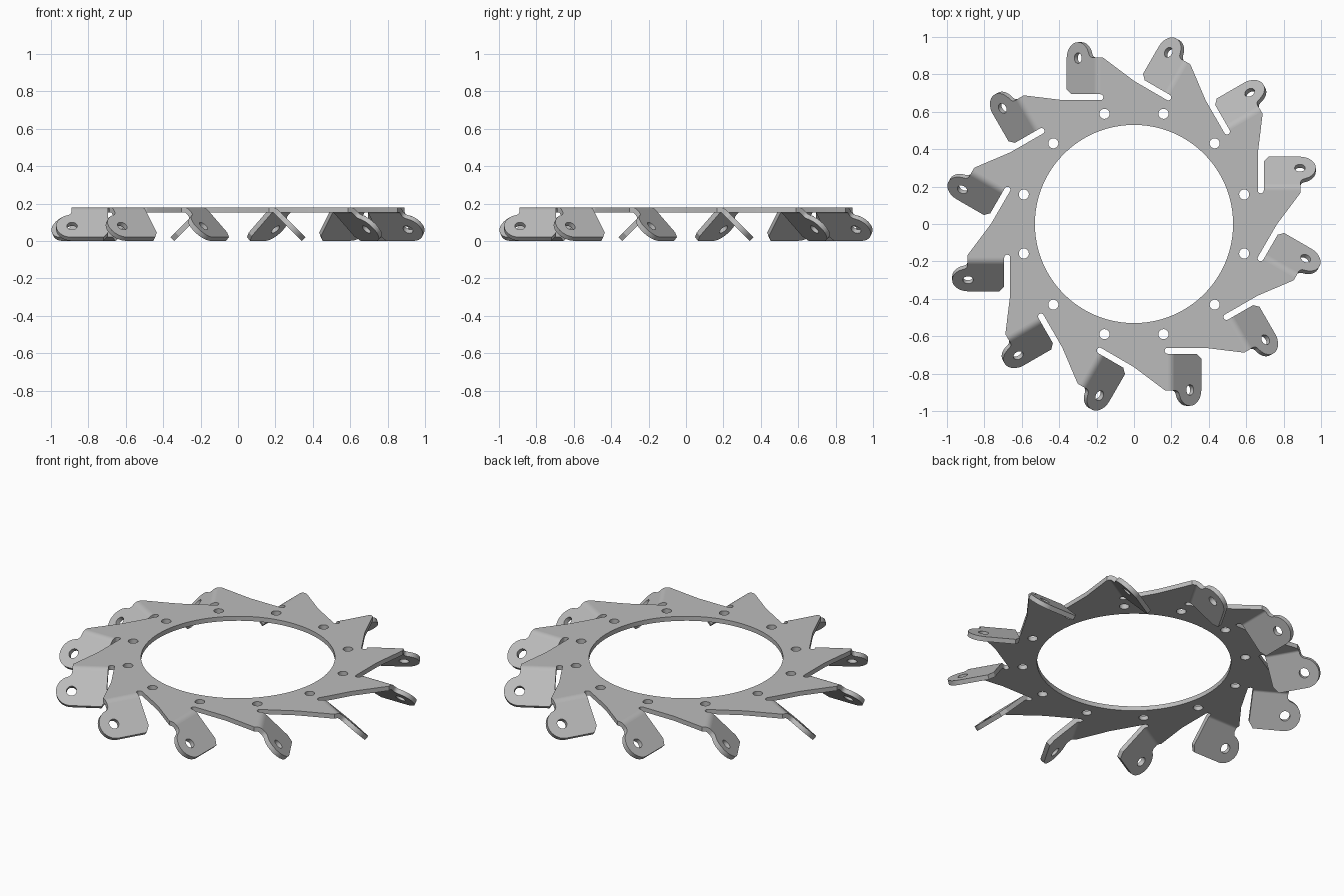
import bpy, bmesh
from math import sin, cos, tan, pi, radians
from mathutils import Matrix, Vector

if "Cube" in bpy.data.objects:
    bpy.data.objects.remove(bpy.data.objects["Cube"])

COUNT = 12                    # sectors around the ring
TOP, THICK = 0.18, 0.027      # sheet top height and thickness
BEND_Y, TRIM = 0.20, 0.02     # sharp bend position and tangent length
SLOPE = radians(45)
R_OUT = TRIM / tan(SLOPE / 2)
X_IN, X_OUT = 0.694, 0.89     # tab sides
SLOT_R = 0.016

metal = bpy.data.materials.new("grey metal")
metal.use_nodes = True
grey = (0.5, 0.5, 0.5, 1)
metal.diffuse_color = grey
metal.node_tree.nodes["Principled BSDF"].inputs["Base Color"].default_value = grey


def arc(cx, cy, r, a0, a1, n):
    """Points on an arc, angles in degrees."""
    steps = [radians(a0 + (a1 - a0) * i / n) for i in range(n + 1)]
    return [(cx + r * cos(a), cy + r * sin(a)) for a in steps]


def circle(cx, cy, r, n):
    return arc(cx, cy, r, 0, 360, n)[:-1]


def turn(points, angle):
    return [(x * cos(angle) - y * sin(angle), x * sin(angle) + y * cos(angle))
            for x, y in points]


def sheet(loops, matrix):
    """Flat sheet with holes, as a bmesh."""
    curve = bpy.data.curves.new("outline", "CURVE")
    curve.dimensions = "2D"
    curve.fill_mode = "BOTH"
    curve.extrude = THICK / 2
    for pts in loops:
        spline = curve.splines.new("POLY")
        spline.points.add(len(pts) - 1)
        for p, (x, y) in zip(spline.points, pts):
            p.co = (x, y, 0, 1)
        spline.use_cyclic_u = True
    helper = bpy.data.objects.new("outline", curve)
    mesh = bpy.data.meshes.new_from_object(helper)
    bm = bmesh.new()
    bm.from_mesh(mesh)
    bpy.data.objects.remove(helper)
    bpy.data.curves.remove(curve)
    bpy.data.meshes.remove(mesh)
    bmesh.ops.remove_doubles(bm, verts=bm.verts, dist=1e-5)
    bm.transform(matrix)
    return bm


def finish(bm, name):
    bmesh.ops.recalc_face_normals(bm, faces=bm.faces)
    mesh = bpy.data.meshes.new(name)
    bm.to_mesh(mesh)
    bm.free()
    mesh.materials.clear()
    mesh.materials.append(metal)
    for p in mesh.polygons:
        p.use_smooth = True
        p.material_index = 0
    mesh.set_sharp_from_angle(angle=radians(30))
    return mesh


def place(mesh, name, angle=0):
    ob = bpy.data.objects.new(name, mesh)
    ob.rotation_euler.z = angle
    bpy.context.scene.collection.objects.link(ob)


# Ring plate: saw-tooth rim with slots, round bore and bolt holes
edge_y = BEND_Y - TRIM
tooth = [(0.765, 0), (X_OUT, 0.166), (X_OUT, edge_y)]
tooth += arc(X_IN - SLOT_R, edge_y, SLOT_R, 0, -180, 10)
rim, holes = [], [circle(0, 0, 0.53, 96)]
for k in range(COUNT):
    a = 2 * pi * k / COUNT
    rim += turn(tooth, a)
    holes.append(turn(circle(0.61 * cos(pi / COUNT), 0.61 * sin(pi / COUNT), 0.027, 24), a))
plate = sheet([rim] + holes, Matrix.Translation((0, 0, TOP - THICK / 2)))
place(finish(plate, "ring_plate"), "ring_plate")

# Tab: square inner corner with chamfer, rounded ear with a hole and a filleted neck
ear_x, ear_s, ear_r, fillet = 0.887, 0.141, 0.085, 0.03
fx = X_OUT + fillet
reach = ear_r + fillet
drop = (reach ** 2 - (fx - ear_x) ** 2) ** 0.5
fs = ear_s - drop
end = ear_s + ear_r
lean = 90 - 57.3 * (fx - ear_x) / drop
outline = [(X_IN, TRIM), (X_OUT, TRIM)]
outline += arc(fx, fs, fillet, 180, 180 - lean, 8)
outline += arc(ear_x, ear_s, ear_r, -lean, 90, 24)[1:]
outline += [(X_IN + 0.025, end), (X_IN, end - 0.036)]
pose = (Matrix.Translation((0, BEND_Y, TOP)) @ Matrix.Rotation(-SLOPE, 4, "X")
        @ Matrix.Translation((0, 0, -THICK / 2)))
tab = sheet([outline, circle(ear_x, ear_s, 0.028, 24)], pose)

# Curved bend joining the tab to the plate
rows = []
for i in range(7):
    a = SLOPE * i / 6
    row = []
    for r, x in ((R_OUT, X_IN), (R_OUT, X_OUT), (R_OUT - THICK, X_OUT), (R_OUT - THICK, X_IN)):
        row.append(tab.verts.new(Vector((x, edge_y + r * sin(a), TOP - R_OUT + r * cos(a)))))
    rows.append(row)
for p, q in zip(rows, rows[1:]):
    for j in range(4):
        n = (j + 1) % 4
        tab.faces.new((p[j], p[n], q[n], q[j]))
tab_mesh = finish(tab, "bent_tab")
for k in range(COUNT):
    place(tab_mesh, f"bent_tab_{k + 1}", 2 * pi * k / COUNT)
